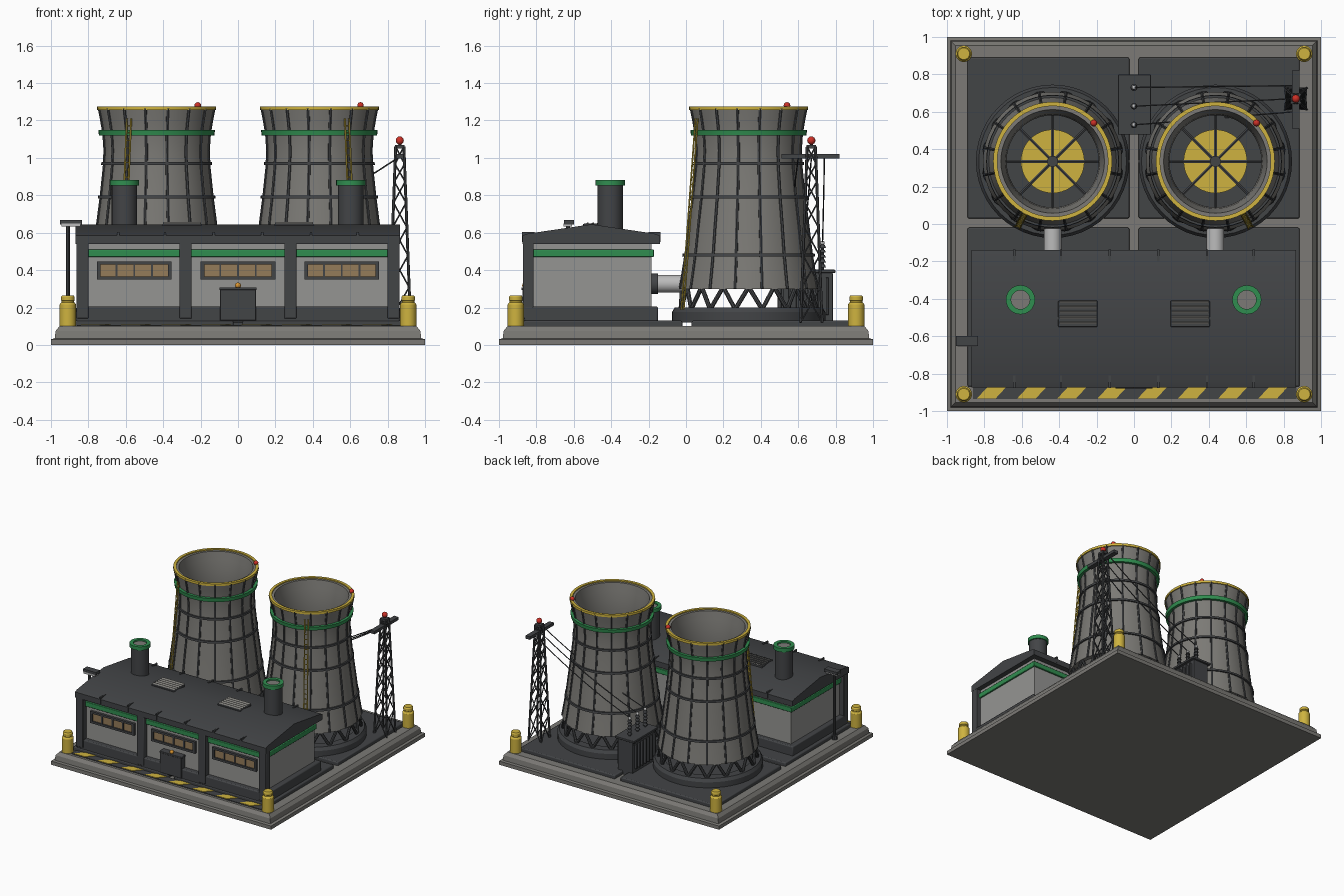
import bpy, bmesh, math
from mathutils import Vector, Matrix

if "Cube" in bpy.data.objects:
    bpy.data.objects.remove(bpy.data.objects["Cube"])

COL = dict(concrete=(.2, .195, .18), dark=(.055, .058, .062), wall=(.3, .3, .29), pale=(.5, .5, .5),
           yellow=(.62, .45, .05), green=(.03, .27, .08), red=(.6, .03, .02),
           glass=(.3, .2, .1), orange=(.7, .3, .03))
MAT = {}
for key, c in COL.items():
    MAT[key] = bpy.data.materials.new(key)
    MAT[key].diffuse_color = (*c, 1)


class Part:
    """Collects primitives into one named object."""
    def __init__(self, name, mat):
        self.name, self.mat, self.bm = name, mat, bmesh.new()

    def box(self, x0, x1, y0, y1, z0, z1):
        m = Matrix.Translation(((x0 + x1) / 2, (y0 + y1) / 2, (z0 + z1) / 2))
        m = m @ Matrix.Diagonal((x1 - x0, y1 - y0, z1 - z0, 1))
        bmesh.ops.create_cube(self.bm, size=1, matrix=m)
        return self

    def rod(self, p, q, r, n=8, r2=None):
        p, q = Vector(p), Vector(q)
        m = Matrix.Translation((p + q) / 2) @ (q - p).to_track_quat('Z', 'Y').to_matrix().to_4x4()
        bmesh.ops.create_cone(self.bm, cap_ends=True, segments=n, radius1=r,
                              radius2=r if r2 is None else r2, depth=(q - p).length, matrix=m)
        return self

    def ball(self, p, r):
        bmesh.ops.create_uvsphere(self.bm, u_segments=14, v_segments=8, radius=r,
                                  matrix=Matrix.Translation(p))
        return self

    def prism(self, pts, vec):
        f = self.bm.faces.new([self.bm.verts.new(p) for p in pts])
        ext = bmesh.ops.extrude_face_region(self.bm, geom=[f])['geom']
        bmesh.ops.translate(self.bm, vec=vec, verts=[v for v in ext if isinstance(v, bmesh.types.BMVert)])
        self.bm.faces.new(list(reversed(f.verts))) if not f.is_valid else None
        return self

    def lathe(self, prof, cx=0, cy=0, n=48, ring=False, phase=0):
        loops = [[self.bm.verts.new((cx + r * math.cos(phase + math.tau * i / n),
                                     cy + r * math.sin(phase + math.tau * i / n), z))
                  for i in range(n)] for r, z in prof]
        pairs = list(zip(loops, loops[1:])) + ([(loops[-1], loops[0])] if ring else [])
        for a, b in pairs:
            for i in range(n):
                j = (i + 1) % n
                self.bm.faces.new((a[i], a[j], b[j], b[i]))
        if not ring:
            self.bm.faces.new(loops[0][::-1])
            self.bm.faces.new(loops[-1])
        return self

    def done(self, bevel=0):
        bmesh.ops.recalc_face_normals(self.bm, faces=self.bm.faces[:])
        me = bpy.data.meshes.new(self.name)
        self.bm.to_mesh(me)
        self.bm.free()
        me.materials.append(MAT[self.mat])
        ob = bpy.data.objects.new(self.name, me)
        bpy.context.collection.objects.link(ob)
        if bevel:
            b = ob.modifiers.new('bevel', 'BEVEL')
            b.width, b.segments = bevel, 2


# base slab, pads and hazard strip
Q = math.sqrt(2)
Part('base_slab', 'concrete').lathe([(s * Q, z) for s, z in
    [(1, 0), (1, .03), (.98, .035), (.975, .075), (.955, .1)]], n=4, phase=math.pi / 4).done()
pads = Part('ground_pads', 'dark')
for x0, x1 in ((-.89, -.025), (.025, .885)):
    pads.box(x0, x1, .03, .89, .09, .13).box(x0, x1, -.87, -.02, .09, .13)
pads.done(.008)
Part('hazard_strip', 'dark').box(-.86, .87, -.935, -.865, .09, .106).done()
stripes = Part('hazard_stripes', 'yellow')
for i in range(8):
    x = -.84 + i * .215
    stripes.prism([(x, -.933, .1), (x + .1, -.933, .1), (x + .16, -.868, .1), (x + .06, -.868, .1)], (0, 0, .01))
stripes.done()

# corner bollards
bol = Part('corner_bollards', 'yellow')
for sx in (-.91, .91):
    for sy in (-.91, .91):
        bol.lathe([(.044, .09), (.044, .215), (.038, .225), (.033, .228), (.033, .235),
                   (.037, .238), (.037, .255), (.031, .265)], sx, sy, 20)
bol.done()

# cooling towers
SHELL = [(.372, .3), (.355, .4), (.339, .5), (.322, .64), (.302, .79), (.285, .95),
         (.281, 1.04), (.287, 1.13), (.299, 1.2), (.312, 1.265)]


def rad(z):
    for (r0, z0), (r1, z1) in zip(SHELL, SHELL[1:]):
        if z <= z1:
            return r0 + (r1 - r0) * (z - z0) / (z1 - z0)


def polar(cx, cy, r, a, z):
    return (cx + r * math.cos(a), cy + r * math.sin(a), z)


def band(part, cx, cy, z, h, out):
    part.lathe([(rad(z - h) - .01, z - h), (rad(z - h) + out, z - h),
                (rad(z + h) + out, z + h), (rad(z + h) - .01, z + h)], cx, cy, ring=True)


cy = .335
for side, sx, cx in (('left', -1, -.435), ('right', 1, .435)):
    Part(side + '_tower_shell', 'concrete').lathe(
        SHELL + [(r - .035, z) for r, z in reversed(SHELL)], cx, cy, ring=True).done()
    Part(side + '_tower_foundation', 'dark').lathe(
        [(.41, .12), (.41, .175), (.395, .2), (.33, .2), (.33, .12)], cx, cy, ring=True).done()
    ribs = Part(side + '_tower_ribs', 'dark')
    legs = Part(side + '_tower_v_columns', 'dark')
    for i in range(16):
        a, h = math.tau * (i + .5) / 16, math.tau / 32
        for (r0, z0), (r1, z1) in zip(SHELL, SHELL[1:]):
            ribs.rod(polar(cx, cy, r0, a, z0), polar(cx, cy, r1, a, z1), .009, 6)
        for s in (-1, 1):
            legs.rod(polar(cx, cy, .37, a, .19), polar(cx, cy, .355, a + s * h, .31), .012, 8)
    legs.done()
    for z in (.48, .79, .97):
        band(ribs, cx, cy, z, .008, .012)
    ribs.done()
    green = Part(side + '_tower_green_band', 'green')
    band(green, cx, cy, 1.135, .015, .022)
    green.done()
    Part(side + '_tower_rim', 'yellow').lathe(
        [(.296, 1.255), (.318, 1.255), (.318, 1.274), (.296, 1.274)], cx, cy, ring=True).done()
    # fan deck inside the throat
    Part(side + '_fan_deck', 'dark').lathe([(.28, .76), (.28, .78)], cx, cy).done()
    Part(side + '_fan_disc', 'yellow').lathe([(.17, .775), (.17, .79)], cx, cy).done()
    spokes = Part(side + '_fan_spokes', 'dark').lathe([(.03, .78), (.03, .81)], cx, cy, 16)
    for k in range(4):
        a = k * math.pi / 4
        spokes.rod(polar(cx, cy, .27, a, .792), polar(cx, cy, -.27, a, .792), .009, 6)
    spokes.done()
    # access ladder
    ladder = Part(side + '_tower_ladder', 'yellow')
    a = math.radians(-90 + sx * 28)
    t = Vector((-math.sin(a), math.cos(a), 0)) * .013
    lo, hi = Vector(polar(cx, cy, .4, a, .19)), Vector(polar(cx, cy, .315, a, 1.21))
    for s in (-1, 1):
        ladder.rod(lo + t * s, hi + t * s, .005, 6)
    for k in range(1, 26):
        p = lo.lerp(hi, k / 26)
        ladder.rod(p - t, p + t, .003, 5)
    ladder.done()
    Part(side + '_tower_beacon', 'red').rod((cx + .22, cy + .205, 1.26), (cx + .22, cy + .205, 1.28), .012) \
        .ball((cx + .22, cy + .205, 1.28), .018).done()
    # steam pipe to the hall
    Part(side + '_steam_pipe', 'pale').rod((cx, -.2, .327), (cx, .01, .327), .047, 24).done()
    Part(side + '_pipe_collar', 'dark').rod((cx, -.19, .327), (cx, -.15, .327), .056, 24).done()

# turbine hall
Part('hall_plinth', 'dark').box(-.865, .865, -.865, -.15, .12, .205).done(.008)
Part('hall_walls', 'wall').box(-.825, .825, -.825, -.185, .2, .55).done()
Part('hall_green_band', 'green').box(-.838, .838, -.838, -.172, .47, .51).done(.004)
pil = Part('hall_pillars', 'dark')
for x in (-.832, -.28, .28, .832):
    pil.box(x - .032, x + .032, -.872, -.815, .14, .55)
pil.done(.005)
Part('hall_roof', 'dark').prism([(-.87, y, z) for y, z in
    [(-.875, .54), (-.875, .585), (-.845, .595), (-.505, .645), (-.17, .595), (-.14, .585), (-.14, .54)]],
    (1.735, 0, 0)).done()
seams = Part('roof_seams', 'dark')
for x in (-.64, -.39, -.13, .13, .39, .64):
    seams.box(x - .006, x + .006, -.878, -.81, .55, .603).box(x - .006, x + .006, -.2, -.137, .55, .603)
seams.done()
frames, panes, bars = Part('window_frames', 'dark'), Part('window_panes', 'glass'), Part('window_bars', 'dark')
for x in (-.555, 0, .555):
    frames.box(x - .2, x + .2, -.845, -.82, .43, .447).box(x - .2, x + .2, -.845, -.82, .35, .367)
    for s in (-1, 1):
        frames.box(x + s * .19 - .01, x + s * .19 + .01, -.845, -.82, .35, .447)
    panes.box(x - .19, x + .19, -.833, -.82, .36, .44)
    for k in (-.095, 0, .095):
        bars.box(x + k - .005, x + k + .005, -.84, -.82, .36, .44)
for p in (frames, panes, bars):
    p.done()
Part('entrance_door', 'dark').box(-.097, .097, -.875, -.82, .13, .295).box(-.1, .1, -.88, -.82, .293, .308).done(.004)
Part('door_lamp', 'orange').ball((0, -.86, .318), .016).done()

# roof stacks and vents
for side, x in (('left', -.607), ('right', .603)):
    Part(side + '_stack', 'dark').lathe([(.068, .57), (.068, .862)], x, -.405, 32).done()
    Part(side + '_stack_cap', 'green').lathe(
        [(.05, .852), (.078, .852), (.078, .882), (.05, .882)], x, -.405, 32, ring=True).done()
    grille = Part(side + '_stack_grille', 'concrete').lathe([(.052, .855), (.052, .87)], x, -.405, 24)
    grille.done()
vents = Part('roof_vents', 'dark')
slats = Part('roof_vent_slats', 'concrete')
for x in (-.3, .3):
    vents.box(x - .105, x + .105, -.55, -.41, .6, .648)
    for k in range(5):
        y = -.54 + k * .028
        slats.prism([(x - .1, y, .645), (x - .1, y + .016, .656), (x - .1, y + .02, .651), (x - .1, y + .006, .64)],
                    (.2, 0, 0))
vents.done(.004)
slats.done()

# lamp post on the left
Part('lamp_post', 'dark').rod((-.91, -.63, .09), (-.91, -.63, .64), .011, 10) \
    .rod((-.91, -.63, .09), (-.91, -.63, .13), .022, 10).box(-.952, -.835, -.652, -.6, .645, .667).done()
Part('lamp_glass', 'pale').box(-.945, -.842, -.655, -.61, .632, .648).done()

# transformer with bushings
tr = Part('transformer', 'dark').box(-.065, .07, .49, .785, .1, .385).box(-.085, .09, .478, .798, .385, .402)
for k in range(7):
    y = .515 + k * .04
    tr.box(-.085, .09, y - .007, y + .007, .16, .36)
tr.done(.003)
bush = Part('bushings', 'dark')
tips = Part('bushing_caps', 'pale')
BY = (.53, .63, .73)
for y in BY:
    bush.rod((0, y, .4), (0, y, .54), .009)
    for k in range(5):
        bush.rod((0, y, .415 + k * .026), (0, y, .43 + k * .026), .018, 14, .012)
    tips.ball((0, y, .545), .012)
bush.done()
tips.done()

# lattice pylon
PX, PY, Z0, Z1 = .865, .67, .12, 1.06
pyl = Part('pylon', 'dark')
corners = ((-1, -1), (1, -1), (1, 1), (-1, 1))


def node(c, f):
    w = .057 + (.022 - .057) * f
    return (PX + c[0] * w, PY + c[1] * w, Z0 + (Z1 - Z0) * f)


LV = [0, .2, .38, .54, .68, .8, .9, 1]
for c, d in zip(corners, corners[1:] + corners[:1]):
    pyl.rod(node(c, 0), node(c, 1), .008, 6)
    for f, g in zip(LV, LV[1:]):
        pyl.rod(node(c, f), node(d, g), .0045, 5).rod(node(d, f), node(c, g), .0045, 5)
pyl.box(PX - .02, PX + .02, .51, .82, .998, 1.022)
pyl.box(PX - .026, PX + .026, PY - .026, PY + .026, 1.05, 1.068)
pyl.rod((PX, PY, 1.05), (PX, PY, 1.09), .008)
pyl.done()
Part('pylon_beacon', 'red').ball((PX, PY, 1.093), .022).done()
wires = Part('power_lines', 'dark')
for y, e in zip(BY, (.6, .67, .74)):
    a, b = Vector((0, y, .55)), Vector((PX - .01, e, 1.0))
    pts = [a.lerp(b, k / 8) - Vector((0, 0, .12 * (k / 8) * (1 - k / 8))) for k in range(9)]
    for p, q in zip(pts, pts[1:]):
        wires.rod(p, q, .004, 6)
wires.done()

# smooth round parts, keep edges sharp
bpy.ops.object.select_all(action='SELECT')
bpy.context.view_layer.objects.active = bpy.context.selected_objects[0]
bpy.ops.object.shade_smooth_by_angle(angle=math.radians(30))

for m in bpy.data.materials:
    if m.users and not m.is_grease_pencil:
        m.use_nodes = True
        m.node_tree.nodes["Principled BSDF"].inputs["Base Color"].default_value = m.diffuse_color
